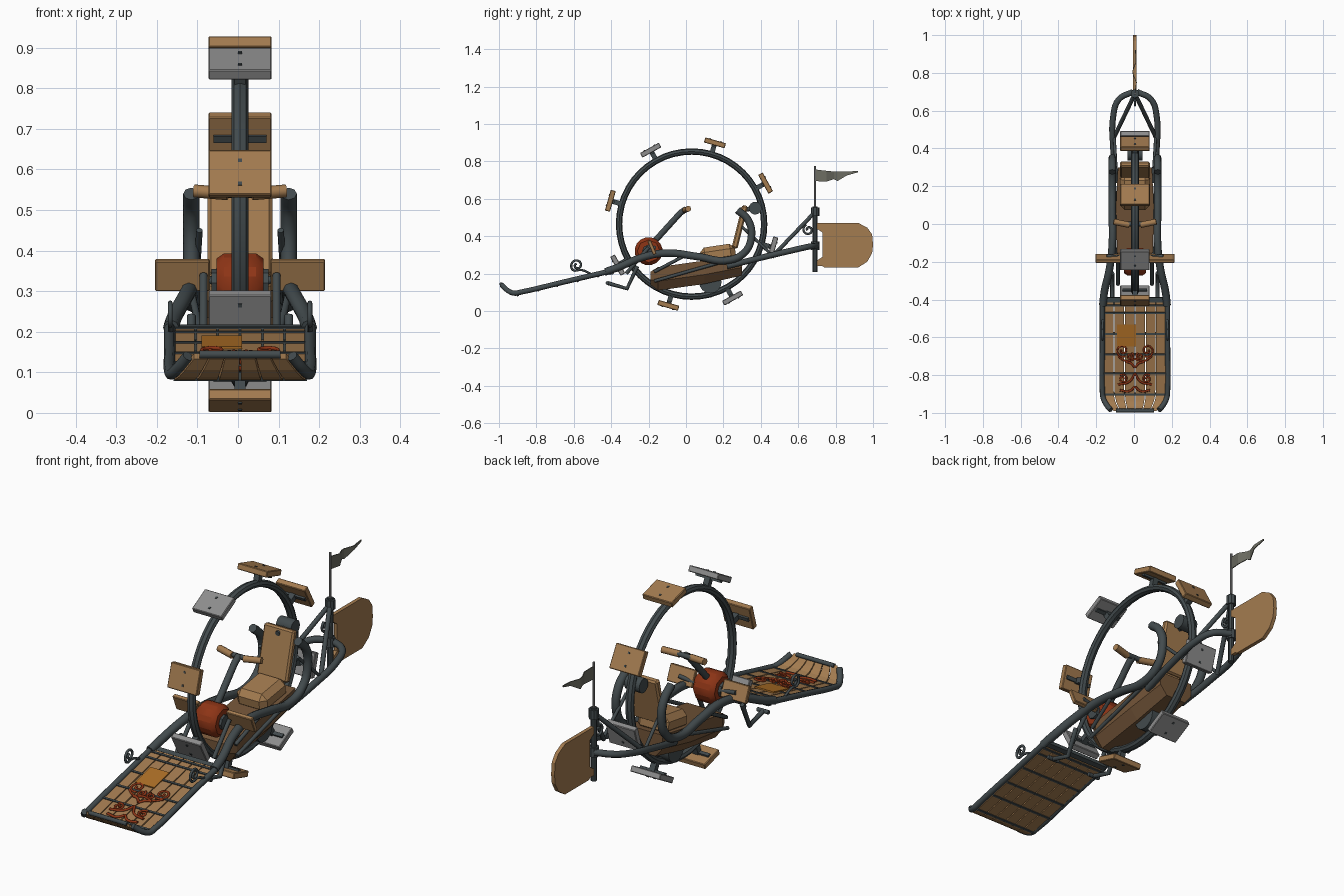
import bpy, bmesh, math
from mathutils import Vector

cube = bpy.data.objects.get("Cube")
if cube:
    bpy.data.objects.remove(cube, do_unlink=True)


def material(name, rgb):
    m = bpy.data.materials.new(name)
    m.use_nodes = True
    m.diffuse_color = (*rgb, 1)
    m.node_tree.nodes["Principled BSDF"].inputs["Base Color"].default_value = (*rgb, 1)
    return m


wood = material("wood", (0.37, 0.2, 0.08))
dark_wood = material("dark wood", (0.17, 0.09, 0.04))
iron = material("dark iron", (0.055, 0.07, 0.075))
steel = material("grey steel", (0.27, 0.27, 0.27))
red = material("rust red", (0.27, 0.035, 0.008))
orange = material("orange patch", (0.42, 0.16, 0.02))
cloth = material("grey cloth", (0.15, 0.15, 0.12))
AXIS = 0.005


def finish(obj, name, mat, bevel=0, segments=1):
    obj.name = name
    obj.data.materials.clear()
    obj.data.materials.append(mat)
    obj.location.x += AXIS
    if bevel:
        b = obj.modifiers.new("bevel", "BEVEL")
        b.width, b.segments = bevel, segments
    return obj


def box(name, at, size, mat, tilt=0, bevel=0):
    bpy.ops.mesh.primitive_cube_add(size=1, location=at, rotation=(tilt, 0, 0))
    obj = bpy.context.object
    obj.scale = size
    bpy.ops.object.transform_apply(location=False, rotation=False, scale=True)
    return finish(obj, name, mat, bevel)


def drum(name, at, radius, length, mat, sides=16, axis="x", bevel=0):
    turn = (0, math.pi / 2, 0) if axis == "x" else (0, 0, 0)
    bpy.ops.mesh.primitive_cylinder_add(vertices=sides, radius=radius, depth=length,
                                        location=at, rotation=turn)
    bpy.ops.object.shade_smooth_by_angle()
    return finish(bpy.context.object, name, mat, bevel)


def tube(name, points, radius, mat, curved=True, closed=False):
    data = bpy.data.curves.new(name, "CURVE")
    data.dimensions = "3D"
    data.bevel_depth, data.bevel_resolution = radius, 2
    data.use_fill_caps, data.resolution_u = True, 5
    s = data.splines.new("BEZIER")
    s.bezier_points.add(len(points) - 1)
    s.use_cyclic_u = closed
    for bp, p in zip(s.bezier_points, points):
        bp.co = p
        bp.handle_left_type = bp.handle_right_type = "AUTO" if curved else "VECTOR"
    obj = bpy.data.objects.new(name, data)
    bpy.context.collection.objects.link(obj)
    bpy.ops.object.select_all(action="DESELECT")
    obj.select_set(True)
    bpy.context.view_layer.objects.active = obj
    bpy.ops.object.convert(target="MESH")
    return finish(bpy.context.object, name, mat)


def loft(name, rings, mat, bevel=0):
    bm = bmesh.new()
    rows = [[bm.verts.new(p) for p in ring] for ring in rings]
    n = len(rows[0])
    for a, b in zip(rows, rows[1:]):
        for i in range(n):
            j = (i + 1) % n
            bm.faces.new((a[i], a[j], b[j], b[i]))
    bm.faces.new(rows[0])
    bm.faces.new(rows[-1])
    bmesh.ops.recalc_face_normals(bm, faces=bm.faces)
    mesh = bpy.data.meshes.new(name)
    bm.to_mesh(mesh)
    bm.free()
    obj = bpy.data.objects.new(name, mesh)
    bpy.context.collection.objects.link(obj)
    return finish(obj, name, mat, bevel)


# Big wheel with eight paddles
HUB_Y, HUB_Z = 0.03, 0.465
bpy.ops.mesh.primitive_torus_add(location=(0, HUB_Y, HUB_Z), rotation=(0, math.pi / 2, 0),
                                 major_segments=48, minor_segments=8,
                                 major_radius=0.388, minor_radius=0.017)
bpy.context.object.scale.z = 1.25
bpy.ops.object.shade_smooth_by_angle()
finish(bpy.context.object, "big_wheel", iron)


def on_wheel(name, angle, radius, size, mat, along=0, bevel=0):
    c, s = math.cos(angle), math.sin(angle)
    at = (0, HUB_Y + radius * c - along * s, HUB_Z + radius * s + along * c)
    box(name, at, size, mat, angle - math.pi / 2, bevel)


for k, mat in enumerate((wood, wood, steel, wood, steel, wood, steel, steel)):
    a = math.radians(29 + 45 * k)
    on_wheel("paddle", a, 0.452, (0.156, 0.115, 0.028), mat, bevel=0.003)
    on_wheel("paddle_stem", a, 0.415, (0.028, 0.026, 0.05), iron)
    on_wheel("paddle_bracket", a, 0.435, (0.13, 0.018, 0.012), iron)
    for t in (-0.03, 0.03):
        on_wheel("paddle_bolt", a, 0.467, (0.009, 0.009, 0.004), iron, t)


# Front deck: planks that curl up at the nose
def deck_z(y):
    return 0.095 + max(0, y + 0.91) * 0.235 + 0.065 * (min(0, y + 0.91) / 0.09) ** 2


def deck_half(y):
    return 0.165 - 0.06 * (max(0, -0.89 - y) / 0.11) ** 2


stations = [-0.415, -0.65, -0.88, -0.91, -0.94, -0.965, -0.99]
PLANKS = 6
for i in range(PLANKS):
    f0, f1 = (2 * i / PLANKS - 0.985, 2 * (i + 1) / PLANKS - 1.015)
    rings = []
    for y in stations:
        w, z = deck_half(y), deck_z(y)
        rings.append([(f0 * w, y, z), (f1 * w, y, z), (f1 * w, y, z - 0.014), (f0 * w, y, z - 0.014)])
    loft("deck_plank", rings, wood)
for y in (-0.43, -0.47, -0.58, -0.69, -0.79, -0.9):
    box("deck_strap", (0, y, deck_z(y) - 0.007), (2 * deck_half(y), 0.01, 0.022), iron, 0.23)
box("deck_patch", (-0.045, -0.59, deck_z(-0.59) + 0.004), (0.1, 0.12, 0.006), orange, 0.23)
tube("nose_bar", [(x, -0.988, deck_z(-0.988)) for x in (-0.1, 0, 0.1)], 0.01, iron)


def scroll(cx, cy, radius, side, turns=1.4, start=0.0):
    pts = []
    for i in range(13):
        t = i / 12
        a = start + t * turns * math.tau
        r = radius * (1 - 0.8 * t)
        y = cy + r * math.sin(a)
        pts.append((side * (cx + r * math.cos(a)), y, deck_z(y) + 0.003))
    return pts


def deck_line(points, side):
    return [(side * x, y, deck_z(y) + 0.003) for x, y in points]


for s in (-1, 1):
    # Painted scrollwork on the deck
    tube("deck_scroll", scroll(0.065, -0.67, 0.035, s, start=-2), 0.005, red)
    tube("deck_scroll_small", scroll(0.025, -0.7, 0.02, s, start=2), 0.005, red)
    tube("deck_scroll_tail", deck_line([(0.09, -0.7), (0.05, -0.725), (0, -0.715)], s), 0.005, red)
    tube("deck_chevron", deck_line([(0.05, -0.73), (0.025, -0.735), (0, -0.76)], s), 0.006, red)
    tube("deck_scroll_low", scroll(0.065, -0.82, 0.025, s, start=1), 0.005, red)
    tube("deck_leaf", deck_line([(0, -0.79), (0.03, -0.835), (0.09, -0.85)], s), 0.006, red)
    tube("deck_leaf_low", deck_line([(0, -0.86), (0.03, -0.885), (0.08, -0.88)], s), 0.006, red)

    # Main rail: nose, deck edge, body side and up beside the seat
    nose = [(s * (deck_half(y) + 0.008), y, deck_z(y)) for y in (-0.985, -0.955, -0.92, -0.88, -0.65, -0.42)]
    tube("deck_rail", nose, 0.014, iron)
    tube("side_rail", [(s * 0.17, -0.43, 0.21), (s * 0.162, -0.36, 0.235), (s * 0.135, -0.24, 0.285),
                       (s * 0.12, -0.11, 0.31), (s * 0.12, 0.07, 0.29), (s * 0.12, 0.21, 0.27),
                       (s * 0.12, 0.31, 0.31), (s * 0.12, 0.35, 0.4), (s * 0.12, 0.33, 0.49),
                       (s * 0.12, 0.275, 0.54)], 0.02, iron)

    # Rear frame and its stays
    tube("rear_rail", [(s * 0.1, 0.22, 0.24), (s * 0.115, 0.4, 0.285), (s * 0.115, 0.57, 0.325),
                       (s * 0.085, 0.66, 0.345), (s * 0.01, 0.7, 0.35)], 0.016, iron)
    tube("rear_stay", [(s * 0.11, 0.46, 0.29), (0, 0.69, 0.53)], 0.011, iron, False)
    tube("rear_brace", [(s * 0.1, 0.3, 0.45), (s * 0.11, 0.47, 0.29)], 0.008, iron, False)

    # Body struts, engine braces and front hangers
    tube("body_strut", [(s * 0.107, -0.17, 0.16), (s * 0.107, 0.2, 0.265)], 0.009, iron, False)
    tube("body_strut_upper", [(s * 0.1, -0.17, 0.21), (s * 0.12, 0.0, 0.3)], 0.009, iron, False)
    tube("engine_brace", [(s * 0.09, -0.32, 0.2), (s * 0.09, -0.2, 0.34)], 0.01, iron, False)
    tube("front_hanger", [(s * 0.12, -0.42, 0.15), (s * 0.12, -0.315, 0.12), (s * 0.12, -0.26, 0.24)],
         0.011, iron, False)
    tube("hanger_peg", [(s * 0.09, -0.42, 0.15), (s * 0.15, -0.42, 0.15)], 0.01, iron, False)

    # Foot boards
    box("foot_board", (s * 0.142, -0.182, 0.34), (0.135, 0.02, 0.08), wood, 0.4, 0.003)
    tube("foot_peg", [(s * 0.03, -0.18, 0.32), (s * 0.15, -0.17, 0.34)], 0.01, iron, False)

    # Curled iron ornaments beside the deck
    curl = [(s * 0.172, -0.5, 0.195), (s * 0.172, -0.56, 0.22)]
    for i in range(11):
        a, r = -0.9 + i * 0.85, 0.033 * (1 - i / 13)
        curl.append((s * 0.172, -0.583 - r * math.cos(a), 0.245 + r * math.sin(a)))
    tube("deck_curl", curl, 0.006, iron)

    # Handle grips
    tube("handle_grip", [(s * 0.03, -0.005, 0.54), (s * 0.113, 0.012, 0.547)], 0.016, wood, False)

# Body hull
hull = []
for y, top, bottom, w in ((-0.19, 0.21, 0.14, 0.075), (-0.15, 0.235, 0.11, 0.095),
                          (0.1, 0.27, 0.145, 0.1), (0.3, 0.3, 0.19, 0.09)):
    mid = bottom + 0.4 * (top - bottom)
    hull.append([(-w, y, top), (w, y, top), (w, y, mid), (0.6 * w, y, bottom),
                 (-0.6 * w, y, bottom), (-w, y, mid)])
loft("body_hull", hull, dark_wood)
drum("lower_drum", (0, 0.13, 0.155), 0.06, 0.09, iron)

# Seat
box("seat_cushion", (0, 0.17, 0.305), (0.16, 0.19, 0.09), wood, 0.15, 0.026)
box("seat_back", (0, 0.288, 0.45), (0.16, 0.032, 0.235), wood, -0.245, 0.008)
drum("rear_spool", (0, 0.37, 0.55), 0.034, 0.08, iron)
tube("spool_arm", [(0, 0.29, 0.54), (0, 0.37, 0.55)], 0.012, iron, False)

# Engine and steering
drum("engine", (0, -0.2, 0.32), 0.08, 0.115, red, 8, "x", 0.018)
drum("engine_cap", (0, -0.2, 0.32), 0.035, 0.14, iron, 8)
tube("steering_column", [(0, -0.18, 0.36), (0, -0.03, 0.525), (0, 0.0, 0.545)], 0.016, iron, False)
tube("handle_bar", [(-0.045, 0, 0.542), (0.045, 0, 0.542)], 0.012, iron, False)
box("front_cross_bar", (0, -0.4, 0.205), (0.34, 0.025, 0.02), iron, 0.23)

# Rear post with rudder
drum("rear_post", (0, 0.69, 0.385), 0.014, 0.35, iron, 10, "z")
for z in (0.35, 0.53):
    drum("post_collar", (0, 0.69, z), 0.023, 0.045, iron, 10, "z")
outline = [(0.7, 0.24), (0.73, 0.24), (0.74, 0.232), (0.92, 0.232), (0.97, 0.265), (0.995, 0.31),
           (1.0, 0.355), (0.995, 0.41), (0.97, 0.445), (0.92, 0.472), (0.7, 0.472),
           (0.7, 0.44), (0.73, 0.42), (0.73, 0.29), (0.7, 0.27)]
loft("rudder", [[(x, y, z) for y, z in outline] for x in (-0.009, 0.009)], wood)
curl = [(0, 0.655 + 0.03 * (1 - i / 13) * math.cos(2 + i * 0.8),
         0.435 + 0.03 * (1 - i / 13) * math.sin(2 + i * 0.8)) for i in range(11)]
tube("post_curl", curl, 0.006, iron)

# Flag
drum("flag_pole", (0, 0.69, 0.665), 0.006, 0.22, steel, 8, "z")
flag = []
for y, low, high in ((0.69, 0.695, 0.757), (0.75, 0.692, 0.75), (0.79, 0.705, 0.746),
                     (0.81, 0.695, 0.745), (0.86, 0.725, 0.745), (0.92, 0.742, 0.75)):
    x = 0.012 * math.sin((y - 0.69) * 40)
    flag.append([(x - 0.002, y, low), (x + 0.002, y, low), (x + 0.002, y, high), (x - 0.002, y, high)])
loft("flag", flag, cloth)
